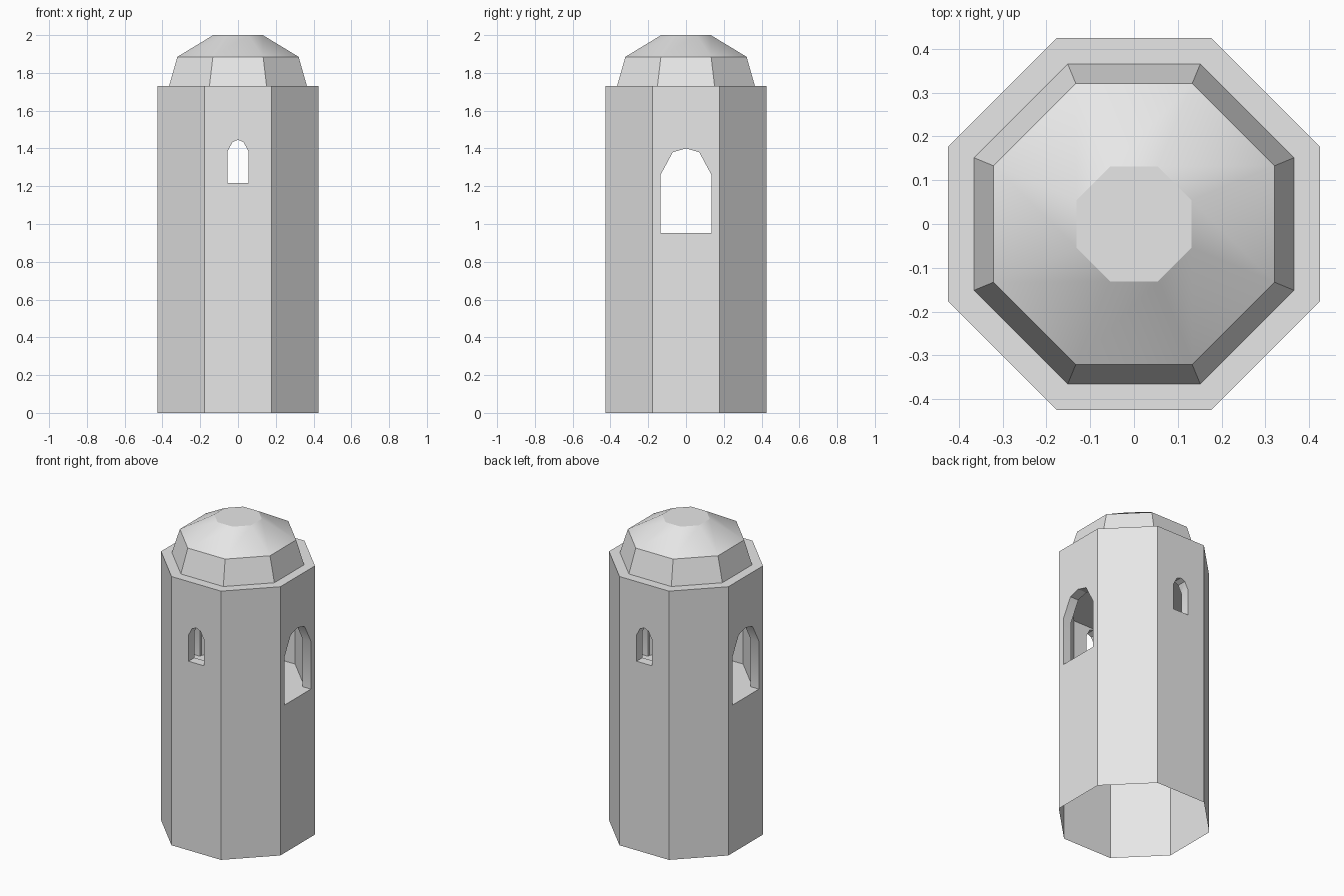
import bpy, bmesh, math

cube = bpy.data.objects.get("Cube")
if cube:
    bpy.data.objects.remove(cube, do_unlink=True)

stone = bpy.data.materials.new("pale grey stone")
stone.use_nodes = True
stone.diffuse_color = (0.8, 0.8, 0.8, 1)
stone.node_tree.nodes["Principled BSDF"].inputs["Base Color"].default_value = (0.8, 0.8, 0.8, 1)

SIDES = 8
APOTHEM = 0.425      # outer wall, centre to flat side
INNER = 0.365        # inner wall and foot of the dome
WALL_TOP = 1.73


def new_object(name, bm):
    bmesh.ops.recalc_face_normals(bm, faces=bm.faces[:])
    mesh = bpy.data.meshes.new(name)
    bm.to_mesh(mesh)
    bm.free()
    mesh.materials.append(stone)
    obj = bpy.data.objects.new(name, mesh)
    bpy.context.collection.objects.link(obj)
    return obj


def octagon_stack(name, profile):
    """Closed octagonal solid through (apothem, height) rings."""
    bm = bmesh.new()
    rings = []
    for apothem, z in profile:
        r = apothem / math.cos(math.pi / SIDES)
        angles = [(i + 0.5) * math.tau / SIDES for i in range(SIDES)]
        rings.append([bm.verts.new((r * math.cos(a), r * math.sin(a), z)) for a in angles])
    for low, high in zip(rings, rings[1:]):
        for i in range(SIDES):
            j = (i + 1) % SIDES
            bm.faces.new((low[i], low[j], high[j], high[i]))
    bm.faces.new(rings[0][::-1])
    bm.faces.new(rings[-1])
    return new_object(name, bm)


def arch_cutter(name, half_profile, along_x):
    """Arched prism through the whole tower; the last profile point is the tip."""
    outline = half_profile + [(-u, z) for u, z in half_profile[-2::-1]]
    bm = bmesh.new()
    ends = []
    for d in (-0.6, 0.6):
        ends.append([bm.verts.new((d, u, z) if along_x else (u, d, z)) for u, z in outline])
    n = len(outline)
    for i in range(n):
        j = (i + 1) % n
        bm.faces.new((ends[0][i], ends[0][j], ends[1][j], ends[1][i]))
    bm.faces.new(ends[0])
    bm.faces.new(ends[1])
    return new_object(name, bm)


# Tower wall with an upper chamber and arched openings on four sides
tower = octagon_stack("tower_wall", [(APOTHEM, 0), (APOTHEM, WALL_TOP)])
cutters = [
    octagon_stack("chamber_cutter", [(INNER, 0.952), (INNER, 1.45)]),
    arch_cutter("wide_arch_cutter", [(0.135, 0.952), (0.135, 1.26), (0.07, 1.38), (0, 1.40)], True),
    arch_cutter("narrow_arch_cutter", [(0.055, 1.217), (0.055, 1.385), (0.03, 1.433), (0, 1.446)], False),
]
for cutter in cutters:
    cutter.hide_render = True
    mod = tower.modifiers.new(cutter.name, "BOOLEAN")
    mod.operation = "DIFFERENCE"
    mod.solver = "EXACT"
    mod.object = cutter

# Bake the cuts, then open the underside of the tower
bpy.context.view_layer.update()
evaluated = tower.evaluated_get(bpy.context.evaluated_depsgraph_get())
baked = bpy.data.meshes.new_from_object(evaluated)
tower.modifiers.clear()
tower.data = baked
for cutter in cutters:
    bpy.data.objects.remove(cutter, do_unlink=True)
bm = bmesh.new()
bm.from_mesh(baked)
underside = [f for f in bm.faces if all(v.co.z < 0.01 for v in f.verts)]
bmesh.ops.delete(bm, geom=underside, context="FACES")
bm.to_mesh(baked)
bm.free()
baked.materials.clear()
baked.materials.append(stone)

# Faceted dome with a flat cap
dome = octagon_stack("dome_roof", [(INNER, WALL_TOP), (0.321, 1.885), (0.131, 2.0)])

for obj in (tower, dome):
    bpy.ops.object.select_all(action="DESELECT")
    obj.select_set(True)
    bpy.context.view_layer.objects.active = obj
    bpy.ops.object.shade_smooth_by_angle(angle=math.radians(30))
